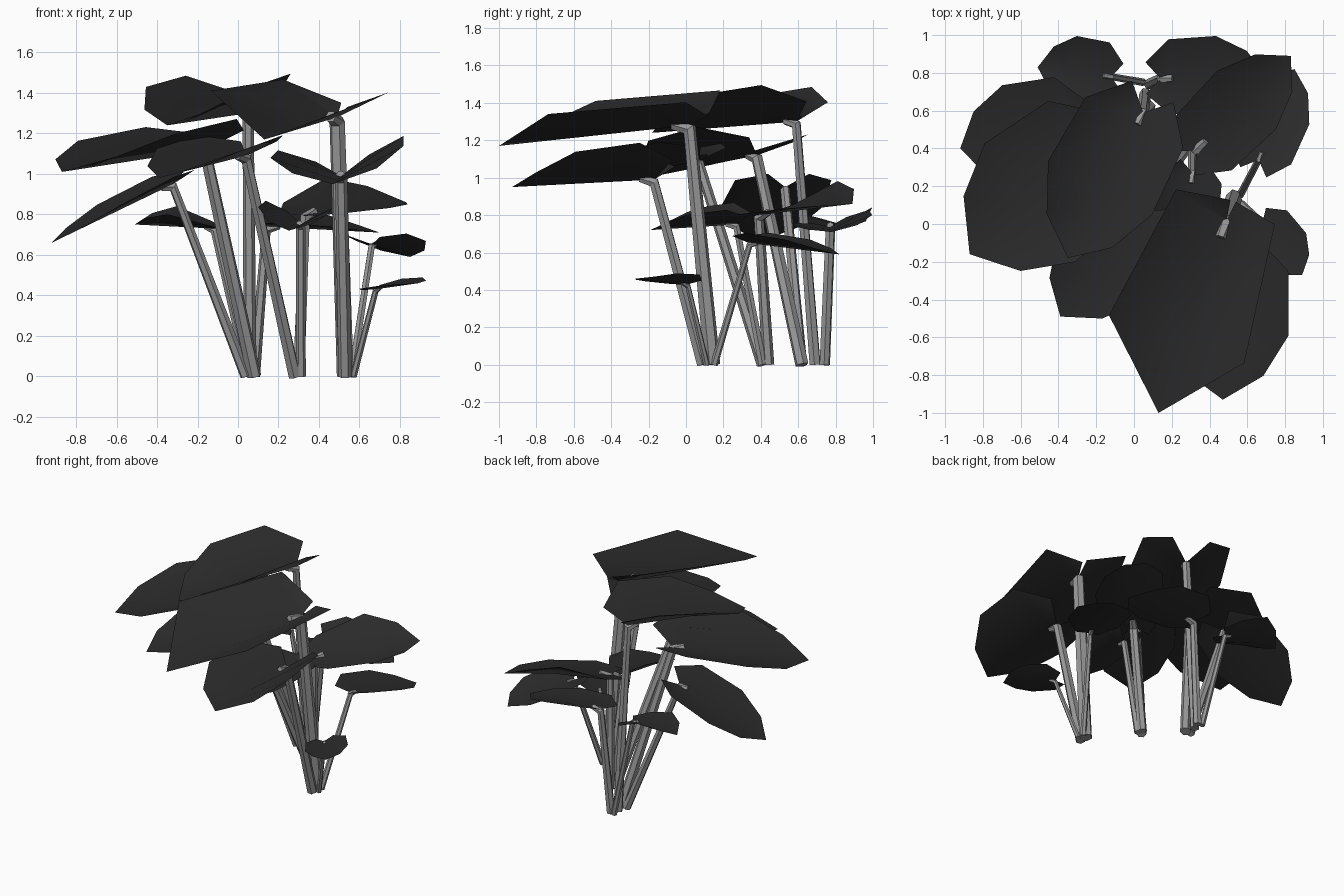
import bpy
import bmesh
from mathutils import Vector

cube = bpy.data.objects.get("Cube")
if cube:
    bpy.data.objects.remove(cube, do_unlink=True)


def make_material(name, value):
    mat = bpy.data.materials.new(name)
    mat.use_nodes = True
    colour = (value, value, value, 1)
    mat.diffuse_color = colour
    mat.node_tree.nodes["Principled BSDF"].inputs["Base Color"].default_value = colour
    return mat


LEAF = make_material("charcoal leaf", 0.024)
STEM = make_material("grey stem", 0.31)

# Half outlines from back lobe to tip: (along midrib, share of width, share of lift)
BROAD = [(-.14, .4, .5), (.08, .94, 1), (.53, 1, .85), (.82, .63, .35)]
DOMED = [(-.14, .4, 0), (.08, .94, .35), (.53, 1, 1), (.82, .63, .6)]
KITE = [(-.1, .04, .3), (-.06, .73, .9), (.63, 1, 1)]


def add_object(name, mesh, mat):
    mesh.materials.clear()
    mesh.materials.append(mat)
    obj = bpy.data.objects.new(name, mesh)
    bpy.context.collection.objects.link(obj)
    return obj


def make_leaf(name, hub, tip, widths, lifts, outline):
    """Notched leaf blade folded upward along its midrib."""
    spine = tip - hub
    across = Vector((-spine.y, spine.x, 0)).normalized()
    verts = [hub + spine * max(t, 0) for t, w, k in outline] + [tip]
    faces = []
    count = len(outline)
    for sign, width, lift in zip((1, -1), widths, lifts):
        start = len(verts)
        for t, w, k in outline:
            edge = hub + spine * t + across * (sign * width * w)
            verts.append(edge + Vector((0, 0, lift * k)))
        for i in range(count):
            if i + 1 < count:
                face = [i, start + i, start + i + 1, i + 1]
            else:
                face = [i, start + i, count]
            faces.append(face[::-1] if sign > 0 else face)
    mesh = bpy.data.meshes.new(name)
    mesh.from_pydata(verts, [], faces)
    mesh.validate()
    mesh.shade_smooth()
    add_object(name, mesh, LEAF)


def make_stem(name, base, hub, tip, radius):
    """Six-sided stalk that ends in a short stub along its leaf."""
    stub = hub + (tip - hub).normalized() * radius * 2.2
    stub.z += radius * .3
    path = [(base, 1), (hub - Vector((0, 0, radius * .5)), .9), (stub, .65)]
    curve = bpy.data.curves.new(name, "CURVE")
    curve.dimensions = "3D"
    curve.bevel_depth = radius
    curve.bevel_resolution = 1
    curve.use_fill_caps = True
    spline = curve.splines.new("POLY")
    spline.points.add(len(path) - 1)
    for point, (co, scale) in zip(spline.points, path):
        point.co = (*co, 1)
        point.radius = scale
    helper = bpy.data.objects.new(name + "_path", curve)
    bpy.context.collection.objects.link(helper)
    bpy.context.view_layer.update()
    mesh = bpy.data.meshes.new_from_object(
        helper.evaluated_get(bpy.context.evaluated_depsgraph_get()))
    bpy.data.objects.remove(helper, do_unlink=True)
    # Close the caps and turn every face outward
    bm = bmesh.new()
    bm.from_mesh(mesh)
    bmesh.ops.remove_doubles(bm, verts=bm.verts, dist=.0005)
    bmesh.ops.recalc_face_normals(bm, faces=bm.faces)
    bm.to_mesh(mesh)
    bm.free()
    mesh.shade_flat()
    add_object(name, mesh, STEM)


def make_plant(plant, leaves):
    for name, base, hub, tip, widths, lifts, radius, outline in leaves:
        hub, tip = Vector(hub), Vector(tip)
        make_leaf(f"{plant}_{name}_leaf", hub, tip, widths, lifts, outline)
        make_stem(f"{plant}_{name}_stem", Vector((*base, 0)), hub, tip, radius)


# Each entry: base, leaf hub, leaf tip, side widths, side lifts, stem radius, outline
make_plant("front", [
    ("top", (.53, .14), (.49, .02, 1.28), (.13, -1, 1.17), (.34, .42), (.13, .2), .044, KITE),
    ("middle", (.53, .09), (.51, -.17, .99), (.47, -.93, .95), (.33, .33), (.2, .13), .034, BROAD),
    ("side", (.56, .15), (.66, .34, .65), (.85, .82, .59), (.19, .18), (.06, .06), .02, BROAD),
    ("low", (.57, .11), (.68, .01, .43), (.89, -.27, .46), (.15, .13), (.05, 0), .017, BROAD),
])

make_plant("centre", [
    ("top", (.28, .41), (.04, .07, 1.09), (-.39, -.49, .98), (.29, .27), (.11, .11), .032, BROAD),
    ("side", (.3, .44), (.33, .39, .8), (.83, .89, .86), (.22, .22), (.15, 0), .032, DOMED),
    ("low", (.31, .41), (.31, .27, .75), (.25, -.19, .72), (.17, .18), (.08, .12), .025, BROAD),
])

make_plant("back", [
    ("top", (.06, .69), (.05, .59, 1.3), (-.35, -.18, 1.24), (.29, .33), (.2, .19), .032, BROAD),
    ("middle", (.08, .62), (-.16, .38, 1.12), (-.87, -.16, 1.01), (.37, .42), (.16, .12), .036, BROAD),
    ("side", (.04, .62), (-.32, .53, .95), (-.92, .4, .66), (.28, .28), (.06, .06), .029, BROAD),
    ("low", (.05, .75), (-.12, .78, .73), (-.51, .83, .75), (.16, .19), (.06, .1), .02, DOMED),
    ("rear", (.08, .74), (.14, .77, .74), (.7, .78, .71), (.22, .2), (.09, .02), .029, BROAD),
])
